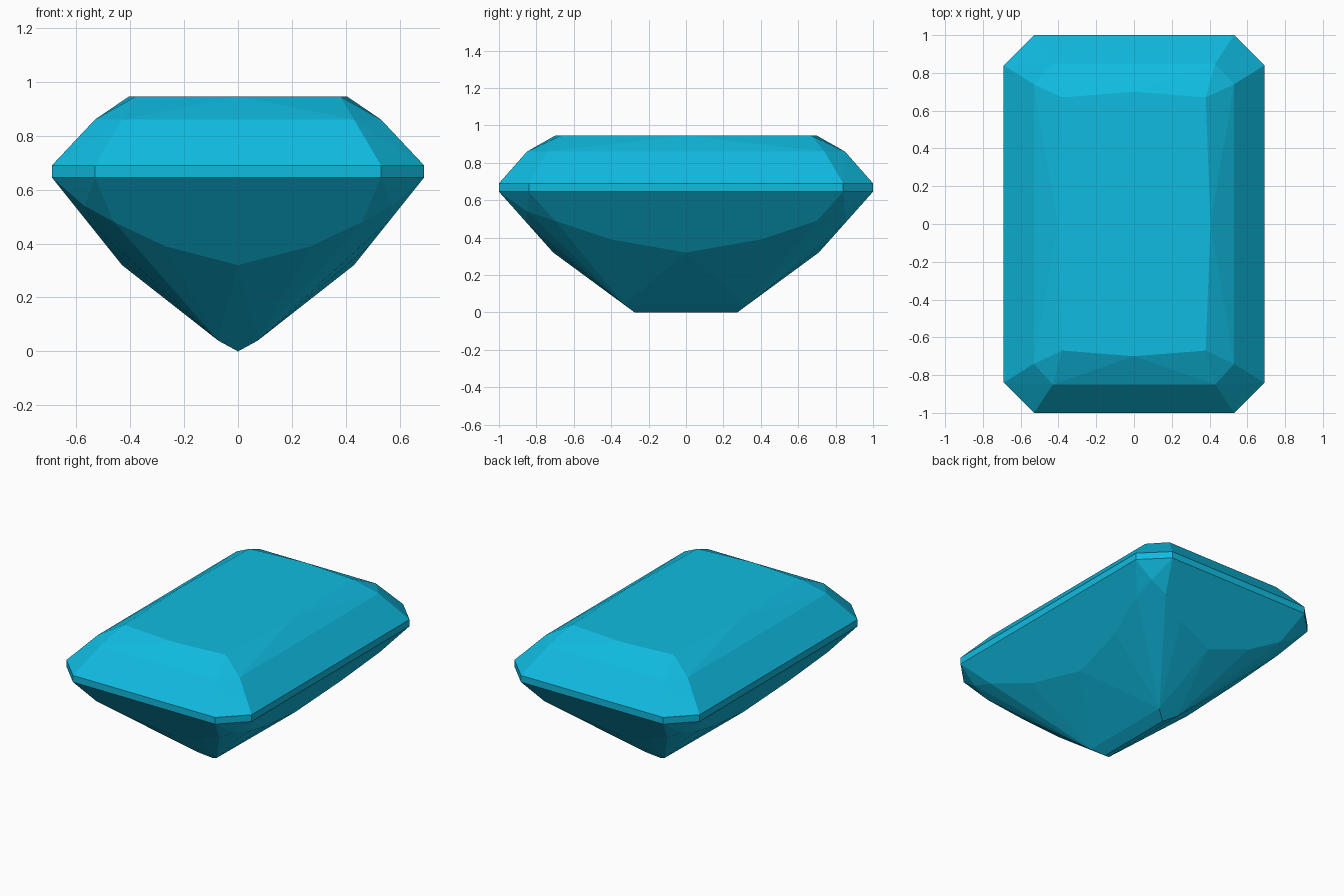
import bpy, bmesh, math

if "Cube" in bpy.data.objects:
    bpy.data.objects.remove(bpy.data.objects["Cube"])

GIRDLE_LOW, GIRDLE_HIGH, TABLE_Z = 0.645, 0.69, 0.945


def end_y(z):
    # slope of the upper pavilion facet at the short ends
    return 1.0 - (GIRDLE_LOW - z) * 0.29 / 0.325


def side_x(z):
    # slope of the upper pavilion facet along the long sides
    return 0.69 - (GIRDLE_LOW - z) * 0.26 / 0.325


# One quarter of the stone; mirrored in x and y below
quarter = []

# Girdle: clipped-corner rectangle
for z in (GIRDLE_LOW, GIRDLE_HIGH):
    quarter += [(0.53, 1.0, z), (0.69, 0.84, z)]

# Crown break line and table outline
quarter += [(0.43, 0.85, 0.86), (0.53, 0.74, 0.86)]
quarter += [(0.38, 0.67, TABLE_Z), (0, 0.70, TABLE_Z), (0.405, 0, TABLE_Z)]

# Pavilion: scalloped lower edges of the end and side facets, corner point
quarter += [(x, end_y(z), z) for x, z in ((0, 0.32), (0.27, 0.39), (0.46, 0.48))]
quarter += [(side_x(z), y, z) for y, z in ((0, 0.32), (0.40, 0.39), (0.70, 0.49))]
quarter += [(0.57, 0.85, 0.54)]

# Keel
quarter += [(0.073, 0.329, 0.04), (0, 0.275, 0)]

points = {(sx * x + 0.0, sy * y + 0.0, z)
          for x, y, z in quarter for sx in (1, -1) for sy in (1, -1)}

# Facets: wrap the mirrored points and merge coplanar triangles
bm = bmesh.new()
for p in sorted(points):
    bm.verts.new(p)
hull = bmesh.ops.convex_hull(bm, input=bm.verts[:])
loose = [v for v in bm.verts if not v.link_faces]
bmesh.ops.delete(bm, geom=loose, context='VERTS')
bmesh.ops.dissolve_limit(bm, angle_limit=math.radians(0.5),
                         verts=bm.verts[:], edges=bm.edges[:])
bmesh.ops.recalc_face_normals(bm, faces=bm.faces[:])

mesh = bpy.data.meshes.new("cut_gem")
bm.to_mesh(mesh)
bm.free()
gem = bpy.data.objects.new("cut_gem", mesh)
bpy.context.collection.objects.link(gem)

# Cyan stone
mat = bpy.data.materials.new("cyan_stone")
mat.diffuse_color = (0.005, 0.5, 0.75, 1)
mat.use_nodes = True
mat.node_tree.nodes["Principled BSDF"].inputs["Base Color"].default_value = mat.diffuse_color
mesh.materials.append(mat)
